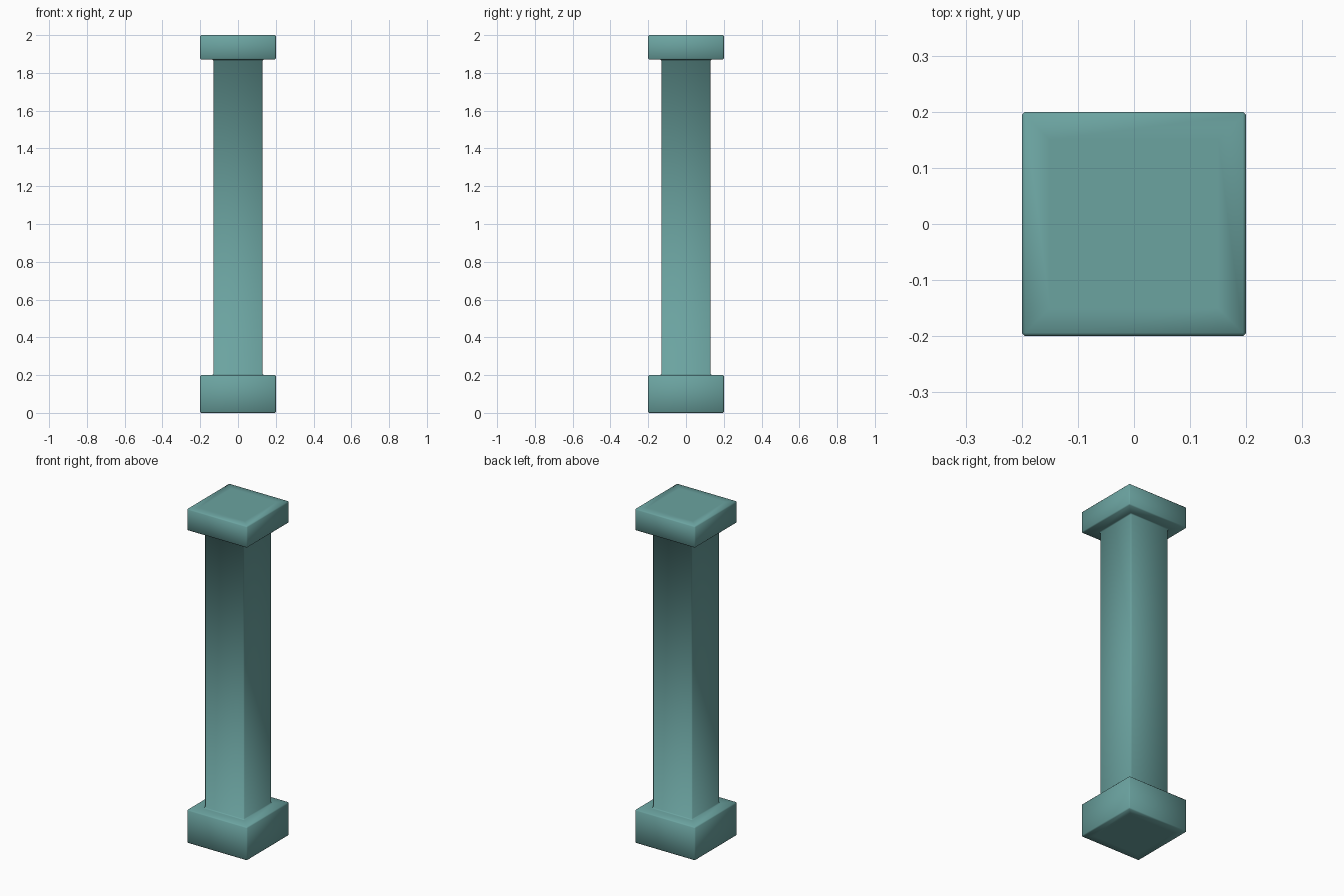
import bpy, bmesh, math

if "Cube" in bpy.data.objects:
    bpy.data.objects.remove(bpy.data.objects["Cube"])

stone = bpy.data.materials.new("muted teal")
stone.diffuse_color = (0.147, 0.366, 0.352, 1.0)
stone.use_nodes = True
stone.node_tree.nodes["Principled BSDF"].inputs["Base Color"].default_value = stone.diffuse_color

# Square pillar profile: (half width, height), from under the base to the cap top
PROFILE = [(0.15, 0.0), (0.2, 0.0), (0.2, 0.2), (0.13, 0.2),
           (0.13, 1.87), (0.2, 1.87), (0.2, 2.0), (0.15, 2.0)]

bm = bmesh.new()
rings = [[bm.verts.new((sx * r, sy * r, z))
          for sx, sy in ((-1, -1), (1, -1), (1, 1), (-1, 1))] for r, z in PROFILE]

# Base, shaft and cap walls
for low, high in zip(rings, rings[1:]):
    for i in range(4):
        j = (i + 1) % 4
        bm.faces.new((low[i], low[j], high[j], high[i]))

# Underside and top
bm.faces.new(rings[0][::-1])
bm.faces.new(rings[-1])
bmesh.ops.recalc_face_normals(bm, faces=bm.faces[:])
for f in bm.faces:
    f.smooth = True

mesh = bpy.data.meshes.new("pillar")
bm.to_mesh(mesh)
bm.free()
mesh.materials.append(stone)
pillar = bpy.data.objects.new("pillar", mesh)
bpy.context.collection.objects.link(pillar)

# Fine softened edges
bevel = pillar.modifiers.new("soft edges", 'BEVEL')
bevel.width = 0.006
bevel.segments = 1
bevel.limit_method = 'ANGLE'
bevel.angle_limit = math.radians(30)
